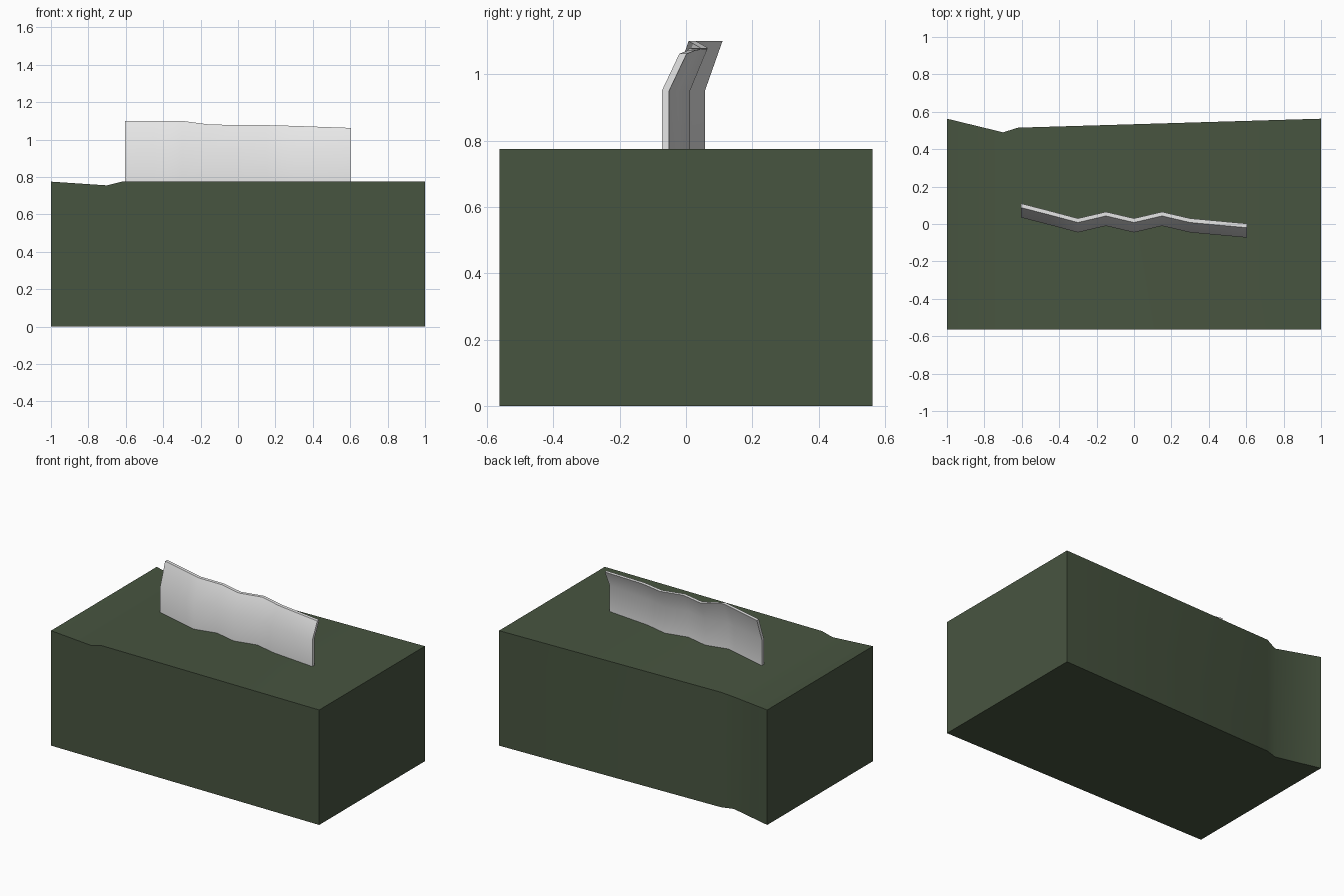
import bpy, bmesh

if "Cube" in bpy.data.objects:
    bpy.data.objects.remove(bpy.data.objects["Cube"])

def material(name, rgb):
    m = bpy.data.materials.new(name)
    m.diffuse_color = (*rgb, 1)
    m.use_nodes = True
    m.node_tree.nodes["Principled BSDF"].inputs["Base Color"].default_value = m.diffuse_color
    return m

def loft(name, rings, mat, angle):
    """Skin equal-sized closed rings and cap both ends."""
    bm = bmesh.new()
    vs = [[bm.verts.new(p) for p in r] for r in rings]
    n = len(vs[0])
    for a, b in zip(vs, vs[1:]):
        for i in range(n):
            j = (i + 1) % n
            bm.faces.new((a[i], a[j], b[j], b[i]))
    bm.faces.new(vs[0])
    bm.faces.new(vs[-1])
    bmesh.ops.recalc_face_normals(bm, faces=bm.faces)
    me = bpy.data.meshes.new(name)
    bm.to_mesh(me)
    bm.free()
    ob = bpy.data.objects.new(name, me)
    bpy.context.collection.objects.link(ob)
    me.materials.append(mat)
    bpy.ops.object.select_all(action='DESELECT')
    ob.select_set(True)
    bpy.context.view_layer.objects.active = ob
    bpy.ops.object.shade_smooth_by_angle(angle=angle)
    return ob

green = material("dark_green", (0.064, 0.09, 0.051))
white = material("soft_white", (0.8, 0.8, 0.8))

# Box with a dent near its left end: x, back y, top z
box = [(-1, 0.563, 0.775), (-0.7, 0.49, 0.755), (-0.62, 0.515, 0.775), (1, 0.563, 0.775)]
loft("tissue_box", [[(x, -0.563, 0), (x, y, 0), (x, y, z), (x, -0.563, z)]
                    for x, y, z in box], green, 0.7)

# Wavy tissue sheet leaning back at the top: x, front y, top z
wave = [(-0.605, 0.035, 1.1), (-0.45, -0.005, 1.1), (-0.3, -0.045, 1.1),
        (-0.15, -0.01, 1.08), (0, -0.045, 1.078), (0.15, -0.01, 1.077),
        (0.3, -0.045, 1.073), (0.605, -0.073, 1.062)]
T, LEAN = 0.022, 0.053
loft("tissue_sheet", [[(x, y, 0.765), (x, y, 0.95), (x, y + LEAN, z),
                       (x, y + LEAN + T, z), (x, y + T, 0.95), (x, y + T, 0.765)]
                      for x, y, z in wave], white, 0.9)
